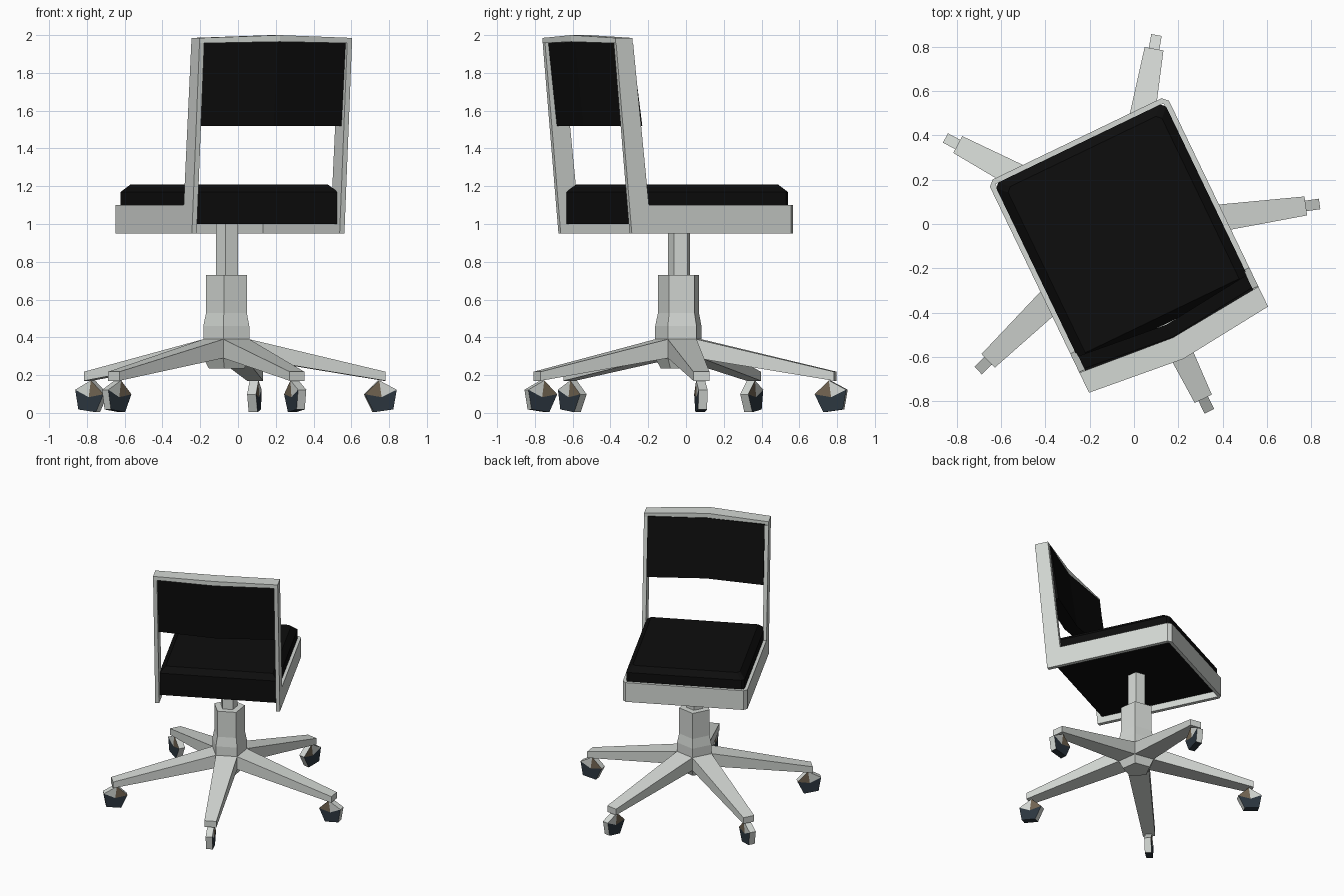
import bpy, bmesh, math
from mathutils import Matrix, Vector

if "Cube" in bpy.data.objects:
    bpy.data.objects.remove(bpy.data.objects["Cube"])


def material(name, rgb):
    m = bpy.data.materials.new(name)
    m.diffuse_color = (*rgb, 1)
    m.use_nodes = True
    m.node_tree.nodes["Principled BSDF"].inputs["Base Color"].default_value = m.diffuse_color
    return m


GREY = material("light grey metal", (0.66, 0.69, 0.66))
BLACK = material("black fabric", (0.004, 0.004, 0.004))
BROWN = material("caster brown", (0.17, 0.13, 0.085))
NAVY = material("caster navy", (0.025, 0.037, 0.05))

BASE = Matrix.Translation((-0.055, -0.035, 0))
SEAT = BASE @ Matrix.Rotation(math.radians(25.7), 4, 'Z')  # swivelled seat


def loft(name, rings, matrix, mats, rule=None, poke=False):
    """Join equal-length rings of points into a capped solid."""
    bm = bmesh.new()
    vs = [[bm.verts.new(matrix @ Vector(p)) for p in r] for r in rings]
    n = len(rings[0])
    for a, b in zip(vs, vs[1:]):
        for i in range(n):
            j = (i + 1) % n
            bm.faces.new((a[i], a[j], b[j], b[i]))
    caps = [bm.faces.new(vs[0]), bm.faces.new(vs[-1])]
    bmesh.ops.recalc_face_normals(bm, faces=bm.faces)
    if poke:
        bmesh.ops.poke(bm, faces=caps)
    if rule:
        inv = matrix.inverted()
        for f in bm.faces:
            f.normal_update()
            f.material_index = rule(inv @ f.calc_center_median(),
                                    inv.to_3x3() @ f.normal)
    me = bpy.data.meshes.new(name)
    bm.to_mesh(me)
    bm.free()
    for m in mats:
        me.materials.append(m)
    ob = bpy.data.objects.new(name, me)
    bpy.context.collection.objects.link(ob)
    return ob


def pentagon(r, z):
    return [(r * math.cos(math.radians(44 + 72 * k)),
             r * math.sin(math.radians(44 + 72 * k)), z) for k in range(5)]


def back_y(z):  # lean of the rear edge of the backrest
    return -0.495 - 0.095 * (z - 0.95) / 1.035


# Pedestal
loft("column", [pentagon(0.062, z) for z in (0.7, 1.01)], BASE, [GREY])
loft("hub", [pentagon(r, z) for r, z in
             ((0.10, 0.235), (0.13, 0.29), (0.13, 0.39), (0.13, 0.46),
              (0.115, 0.53), (0.115, 0.73))], BASE, [GREY])


# Caster colours: grey rim and upper outer wedge, brown upper inner, navy below
def caster_rule(c, n):
    if abs(n.y) < 0.5:
        return 2 if n.z < -0.5 else 0
    if c.z < 0.082:
        return 2
    return 1 if c.x < 0.82 else 0


# Five tapered legs with pentagonal casters
apothem = 0.13 * math.cos(math.radians(36))
half = 0.13 * math.sin(math.radians(36))
for k in range(5):
    m = BASE @ Matrix.Rotation(math.radians(8 + 72 * k), 4, 'Z')
    loft(f"leg_{k + 1}",
         [[(x, -w, lo), (x, w, lo), (x, w, hi), (x, -w, hi)]
          for x, w, lo, hi in ((apothem, half, 0.29, 0.39),
                               (0.838, 0.043, 0.17, 0.218))], m, [GREY])
    loft(f"caster_{k + 1}",
         [[(0.82 + 0.09 * math.cos(math.radians(26 + 72 * i)), y,
            0.083 + 0.09 * math.sin(math.radians(26 + 72 * i)))
           for i in range(5)] for y in (-0.024, 0.024)],
         m, [GREY, BROWN, NAVY], caster_rule, poke=True)

# Side frames: seat rail and leaning upright in one L shape
W, T = 0.448, 0.028
profile = [(0.44, 0.95), (0.44, 1.1), (-0.395, 1.1),
           (back_y(1.957) + 0.1, 1.957), (back_y(1.957), 1.957), (-0.495, 0.95)]
for side, s in (("left", -1), ("right", 1)):
    loft(f"{side}_side_frame", [[(s * x, y, z) for y, z in profile]
                                for x in (W - T, W)], SEAT, [GREY])

# Front rail with clipped corners
rail = [(-W, 0.44), (W, 0.44), (W - 0.025, 0.465), (-W + 0.025, 0.465)]
loft("front_rail", [[(x, y, z) for x, y in rail] for z in (0.95, 1.1)],
     SEAT, [GREY])

# Bent top rail
loft("top_rail",
     [[(x, b, lo), (x, f, lo), (x, f, hi), (x, b, hi)]
      for x, b, f, lo, hi in ((-W, -0.59, -0.49, 1.957, 1.985),
                              (0, -0.637, -0.53, 1.965, 2.0),
                              (W, -0.59, -0.49, 1.957, 1.985))], SEAT, [GREY])

# Bent backrest pad
rings = []
for x, bow in ((-W + T, 0), (0, -0.045), (W - T, 0)):
    lo, hi = 1.52, 1.964
    rings.append([(x, back_y(lo) + 0.03 + bow, lo), (x, -0.42 + bow, lo),
                  (x, -0.482 + bow, hi), (x, back_y(hi) + 0.02 + bow, hi)])
loft("backrest_pad", rings, SEAT, [BLACK])

# Seat cushion with chamfered top and clipped corners
cushion = []
for inset, z in ((0, 1.0), (0, 1.17), (0.04, 1.21)):
    x, f, b, c = 0.425 - inset, 0.442 - inset, -0.46 + inset, 0.02
    cushion.append([(-x, b, z), (x, b, z), (x, f - c, z), (x - c, f, z),
                    (c - x, f, z), (-x, f - c, z)])
loft("seat_cushion", cushion, SEAT, [BLACK])
